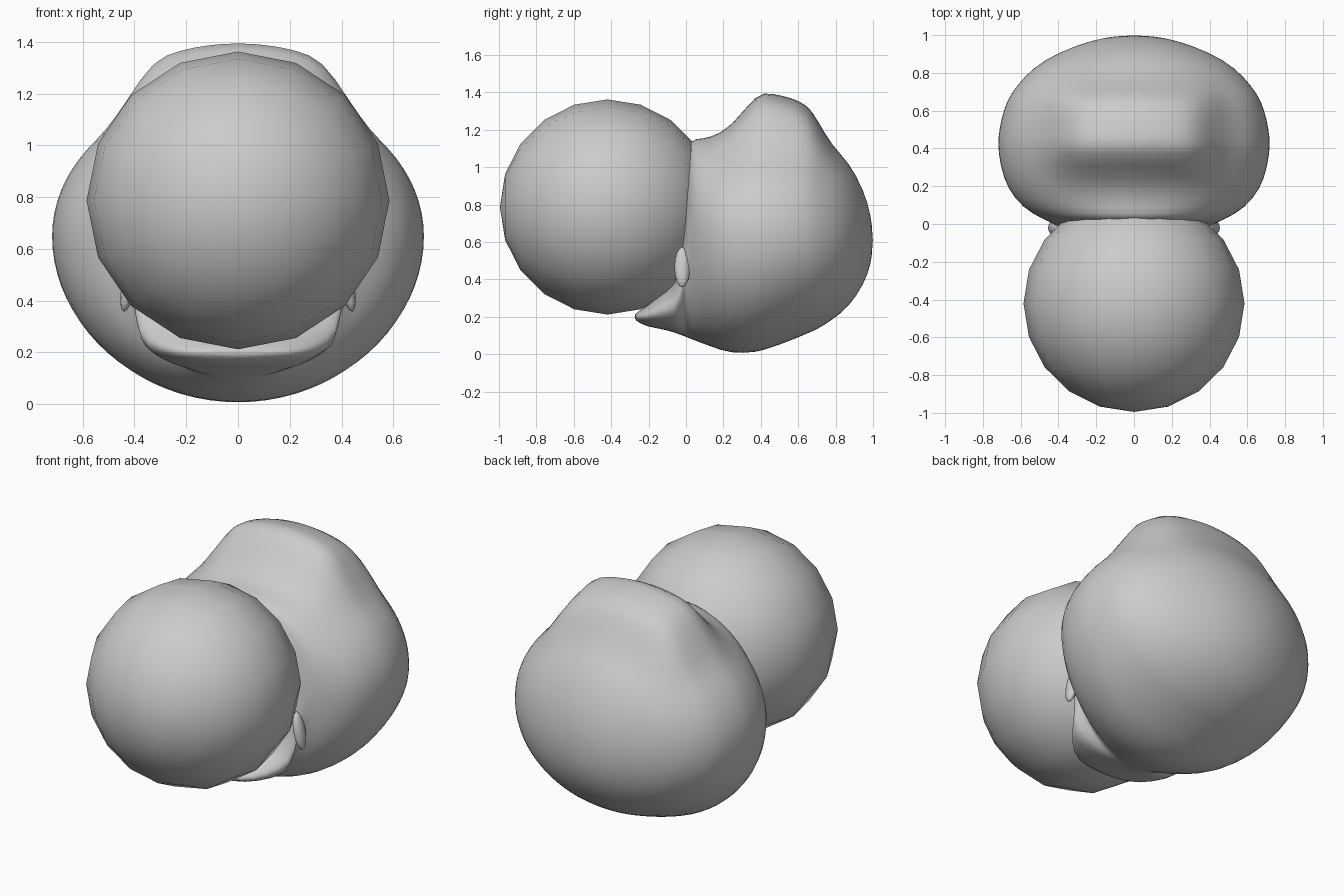
import bpy, bmesh, math
from mathutils import Matrix

if "Cube" in bpy.data.objects:
    bpy.data.objects.remove(bpy.data.objects["Cube"])

grey = bpy.data.materials.new("plain_grey")
grey.diffuse_color = (0.6, 0.6, 0.6, 1)
grey.use_nodes = True
grey.node_tree.nodes["Principled BSDF"].inputs["Base Color"].default_value = grey.diffuse_color


def finish(name, bm):
    bmesh.ops.recalc_face_normals(bm, faces=bm.faces)
    for f in bm.faces:
        f.smooth = True
    me = bpy.data.meshes.new(name)
    bm.to_mesh(me)
    bm.free()
    me.materials.append(grey)
    ob = bpy.data.objects.new(name, me)
    bpy.context.collection.objects.link(ob)
    return ob


def ellipsoid(name, seg, rings, matrix):
    bm = bmesh.new()
    bmesh.ops.create_uvsphere(bm, u_segments=seg, v_segments=rings, radius=1, matrix=matrix)
    return finish(name, bm)


# Front ball, poles along y
ellipsoid("front_ball", 16, 10,
          Matrix.Translation((0, -0.42, 0.787)) @ Matrix.Rotation(math.pi / 2, 4, 'X')
          @ Matrix.Diagonal((0.585, 0.575, 0.575, 1)))

# Small fins at the joint
for side, label in ((1, "right"), (-1, "left")):
    ellipsoid(label + "_fin", 12, 8,
              Matrix.Translation((side * 0.42, -0.02, 0.465))
              @ Matrix.Rotation(-side * 0.2, 4, 'Y')
              @ Matrix.Diagonal((0.028, 0.042, 0.11, 1)))

# Body lofted along y: y, half width, bottom, widest height, top, hump height
stations = [
    (-0.27, 0.14, 0.18, 0.20, 0.22, 0), (-0.22, 0.25, 0.148, 0.20, 0.25, 0),
    (-0.10, 0.36, 0.13, 0.24, 0.34, 0), (-0.02, 0.40, 0.10, 0.30, 0.42, 0),
    (0.00, 0.42, 0.09, 0.68, 1.15, 0), (0.05, 0.54, 0.07, 0.66, 1.14, 0.01),
    (0.13, 0.635, 0.04, 0.65, 1.14, 0.02), (0.24, 0.695, 0.0, 0.65, 1.18, 0.03),
    (0.38, 0.722, 0.007, 0.65, 1.225, 0.18), (0.46, 0.722, 0.035, 0.65, 1.225, 0.17),
    (0.56, 0.705, 0.07, 0.65, 1.22, 0.155), (0.65, 0.675, 0.11, 0.65, 1.20, 0.135),
    (0.70, 0.645, 0.13, 0.64, 1.17, 0.09), (0.78, 0.585, 0.18, 0.64, 1.11, 0.005),
    (0.87, 0.48, 0.25, 0.63, 1.03, 0), (0.95, 0.30, 0.37, 0.62, 0.88, 0),
    (0.99, 0.15, 0.48, 0.61, 0.74, 0),
]
N = 40
bm = bmesh.new()
loops = []
for y, hw, zb, zm, zt, hump in stations:
    loop = []
    for i in range(N):
        a = 2 * math.pi * i / N
        x, s = hw * math.cos(a), math.sin(a)
        z = zm + s * (zt - zm if s > 0 else zm - zb)
        if s > 0:
            t = min(1, max(0, (0.5 - abs(x)) / 0.18))
            z += hump * t * t * (3 - 2 * t)
        loop.append(bm.verts.new((x, y, z)))
    loops.append(loop)
for a, b in zip(loops, loops[1:]):
    for i in range(N):
        j = (i + 1) % N
        bm.faces.new((a[i], a[j], b[j], b[i]))
for loop, y in ((loops[0], -0.275), (loops[-1], 1.0)):
    c = bm.verts.new((0, y, sum(v.co.z for v in loop) / N))
    for i in range(N):
        bm.faces.new((loop[i], loop[(i + 1) % N], c))
body = finish("body", bm)
sub = body.modifiers.new("smooth", 'SUBSURF')
sub.levels = sub.render_levels = 1
